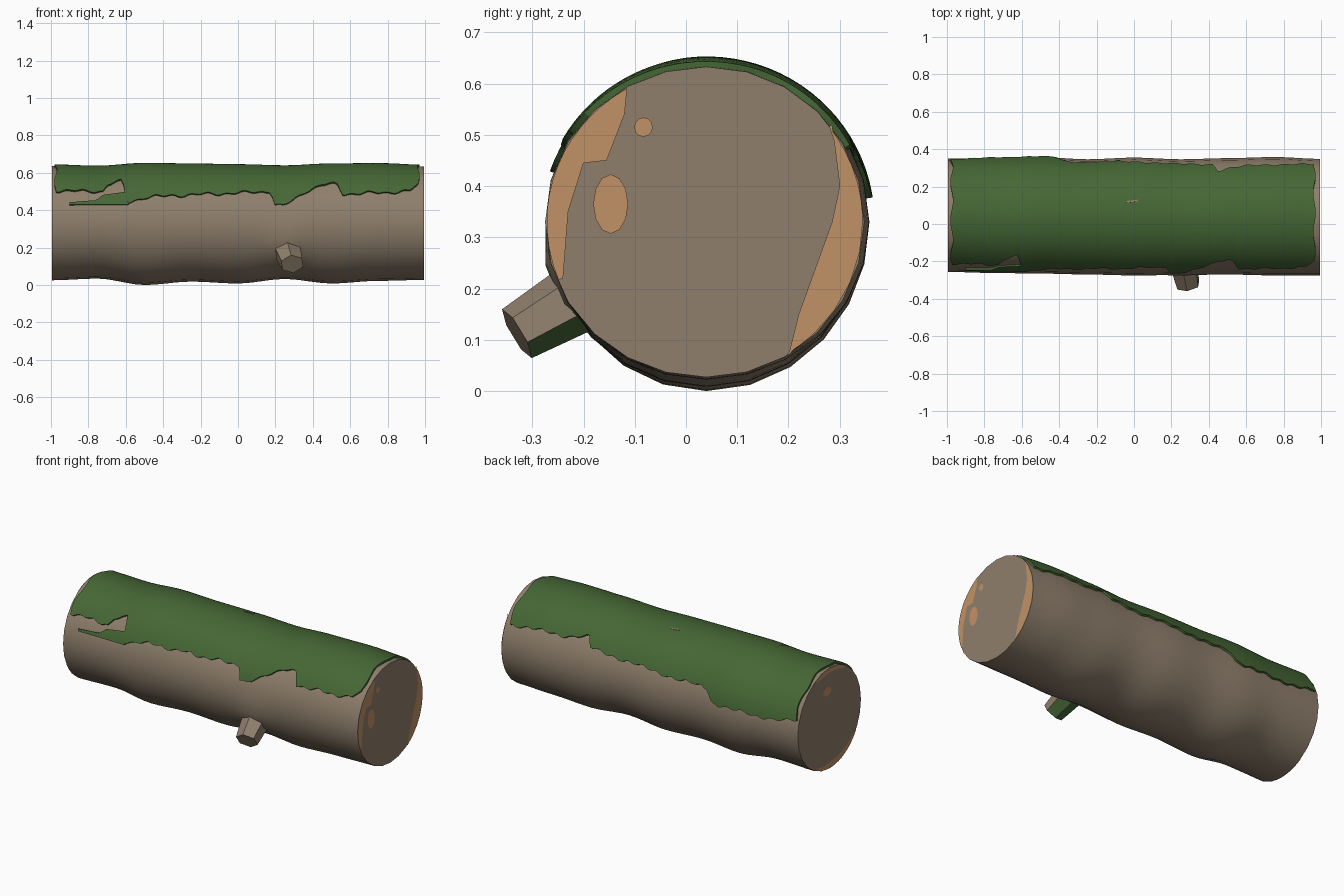
import bpy, math, random
from mathutils import Vector

if "Cube" in bpy.data.objects:
    bpy.data.objects.remove(bpy.data.objects["Cube"])

random.seed(4)
CY, CZ = 0.04, 0.33          # log axis


def mat(name, rgb):
    m = bpy.data.materials.new(name)
    m.diffuse_color = [(c / 255 / 12.92 if c < 11 else ((c / 255 + 0.055) / 1.055) ** 2.4) for c in rgb] + [1]
    m.use_nodes = True
    m.node_tree.nodes["Principled BSDF"].inputs["Base Color"].default_value = m.diffuse_color
    return m


BARK = mat("bark brown", (143, 127, 108))
MOSS = mat("moss green", (69, 103, 53))
WOOD = mat("bare wood orange", (193, 145, 102))


def make(name, verts, faces, mats, smooth=True):
    me = bpy.data.meshes.new(name)
    me.from_pydata([tuple(v) for v in verts], [], faces)
    ob = bpy.data.objects.new(name, me)
    bpy.context.collection.objects.link(ob)
    for m in mats:
        me.materials.append(m)
    if smooth:
        bpy.ops.object.select_all(action='DESELECT')
        ob.select_set(True)
        bpy.context.view_layer.objects.active = ob
        bpy.ops.object.shade_smooth_by_angle(angle=math.radians(40))
    return ob


def grid_faces(n, m, wrap=False):
    return [(i * m + j, i * m + (j + 1) % m, (i + 1) * m + (j + 1) % m, (i + 1) * m + j)
            for i in range(n - 1) for j in range(m if wrap else m - 1)]


def lerp_pts(pts, x):
    if x <= pts[0][0]:
        return pts[0][1]
    for (a, u), (b, v) in zip(pts, pts[1:]):
        if x <= b:
            return u + (v - u) * (x - a) / (b - a)
    return pts[-1][1]


# Lumpy radius: four radii every quarter unit, blended around the log
TOP = [.305, .298, .313, .310, .306, .300, .310, .312, .303]
BOTTOM = [.305, .296, .330, .312, .322, .298, .322, .308, .303]
FRONT = [.296, .302, .305, .310, .315, .312, .310, .315, .315]
BACK = [.310, .312, .318, .306, .315, .306, .312, .318, .308]


def along(vals, x):
    t = min(max((x + 1) * 4, 0), 7.9999)
    i = int(t)
    f = t - i
    f = f * f * (3 - 2 * f)
    return vals[i] * (1 - f) + vals[i + 1] * f


def radius(x, a):
    s, c = math.sin(a), math.cos(a)
    r = along(BACK if s > 0 else FRONT, x) * s * s + along(TOP if c > 0 else BOTTOM, x) * c * c
    # swelling around the branch stub
    da = math.atan2(math.sin(a + 2.0), math.cos(a + 2.0))
    return r + 0.02 * math.exp(-((x - 0.26) / 0.1) ** 2 - (da / 0.3) ** 2)


def surf(x, a, off=0.0):
    r = radius(x, a) + off
    return Vector((x, CY + r * math.sin(a), CZ + r * math.cos(a)))


# Log body
N, SIDES = 41, 24
END = 0.995
verts = [surf(-END + 2 * END * i / (N - 1), -2 * math.pi * j / SIDES) for i in range(N) for j in range(SIDES)]
faces = grid_faces(N, SIDES, True)
faces += [tuple(range(SIDES))[::-1], tuple(range((N - 1) * SIDES, N * SIDES))]
faces = [f[::-1] for f in faces]
make("log", verts, faces, [BARK])


# Thin sheets lying on the log, between a front and a back edge angle
def sheet(name, x0, x1, lo, hi, material, n=140, m=36, h=0.010, ragged=0.0):
    xs = [x0 + (x1 - x0) * i / (n - 1) for i in range(n)]
    xs = [x0] + xs + [x1]
    vs = []
    for i, x in enumerate(xs):
        a0, a1 = lo(x), hi(x)
        if ragged:
            a0 += ragged * math.sin(x * 47) * math.sin(x * 19 + 1)
            a1 += ragged * math.sin(x * 41 + 2) * math.sin(x * 23)
        row = [0] + [j / (m - 1) for j in range(m)] + [1]
        for j, t in enumerate(row):
            rim = i in (0, len(xs) - 1) or j in (0, len(row) - 1)
            a = a0 + (a1 - a0) * t
            wob = ragged * 0.25 * math.sin(a * 9 + x) * abs(x) ** 12
            vs.append(surf(x + wob, a, -0.006 if rim else h))
    fs = [f[::-1] for f in grid_faces(len(xs), m + 2)]
    return make(name, vs, fs, [material])


def angle_at(z):
    return math.acos(max(-1, min(1, (z - CZ) / 0.315)))


FRONT_EDGE = [(-.98, .51), (-.72, .505), (-.70, .54), (-.625, .56), (-.61, .53), (-.595, .44), (-.5, .47),
              (-.3, .48), (0, .49), (.18, .50), (.19, .43), (.24, .42), (.3, .455), (.36, .50), (.45, .535),
              (.53, .54), (.56, .485), (.75, .49), (.92, .50), (.97, .54)]
BACK_EDGE = [(-.98, .42), (-.7, .38), (-.42, .39), (-.38, .45), (0, .46), (.42, .48), (.45, .53),
             (.6, .50), (.97, .48)]
FINGER_TOP = [(-.9, .445), (-.76, .455), (-.72, .485), (-.59, .50)]

sheet("moss_blanket", -.975, .965, lambda x: -angle_at(lerp_pts(FRONT_EDGE, x)),
      lambda x: angle_at(lerp_pts(BACK_EDGE, x)), MOSS, ragged=0.04)
sheet("moss_finger", -.9, -.585, lambda x: -angle_at(.432),
      lambda x: -angle_at(lerp_pts(FINGER_TOP, x)), MOSS, n=24, m=5, h=0.009)
sheet("bark_gap_in_moss", -.04, .02, lambda x: .25 + x * .4, lambda x: .28 + x * .4, BARK, n=4, m=3, h=0.012)

# Branch stub: tapered six-sided peg, mossy on its upper faces
tip, base = Vector((.29, -.33, .112)), Vector((.25, -.12, .235))
axis = (tip - base).normalized()
side = axis.cross(Vector((0, 0, 1))).normalized()
up = side.cross(axis)
verts = []
for t in (0, .5, .8, 1):
    r = .085 + (.060 - .085) * t
    for k in range(6):
        a = math.radians(60 * k + 20)
        verts.append(base.lerp(tip, t) + side * r * 1.08 * math.cos(a) + up * r * .93 * math.sin(a))
faces = grid_faces(4, 6, True) + [tuple(range(18, 24))]
stub = make("branch_stub", verts, faces, [BARK, MOSS])
for p in stub.data.polygons:
    if len(p.vertices) == 4 and p.normal.z > 0.3:
        p.material_index = 1


# Bare wood on the end cuts: strips from an inner line out to the rim, and spots
def rim_strip(name, x, inner):
    s = 1 if x > 0 else -1
    pts = []
    for p, q in zip(inner, inner[1:]):
        pts += [(p[0] + (q[0] - p[0]) * k / 4, p[1] + (q[1] - p[1]) * k / 4) for k in range(4)]
    pts.append(inner[-1])
    vs = []
    for y, z in pts:
        a = math.atan2(y - CY, z - CZ)
        r = radius(x, a) * 0.99
        vs += [(x + s * .003, y, z), (x + s * .003, CY + r * math.sin(a), CZ + r * math.cos(a))]
    fs = grid_faces(len(pts), 2)
    ob = make(name, vs, fs, [WOOD], False)
    if ob.data.polygons[len(fs) // 2].normal.x * s < 0:
        ob.data.flip_normals()


def spot(name, x, y, z, ry, rz):
    s = 1 if x > 0 else -1
    vs = [(x + s * .003, y + s * ry * math.cos(k * math.pi / 6), z + rz * math.sin(k * math.pi / 6))
          for k in range(12)]
    make(name, vs, [tuple(range(12))], [WOOD], False)


rim_strip("right_cut_front_wood", END, [(-.115, .59), (-.12, .54), (-.155, .45), (-.20, .445),
                                        (-.23, .35), (-.24, .22)])
rim_strip("right_cut_back_wood", END, [(.285, .52), (.30, .40), (.285, .33), (.22, .15), (.20, .07)])
spot("right_cut_small_spot", END, -.083, .515, .018, .019)
spot("right_cut_large_spot", END, -.147, .365, .034, .058)
rim_strip("left_cut_lower_wood", -END, [(.20, .07), (.10, .06), (-.03, .075), (-.12, .11), (-.20, .17)])
rim_strip("left_cut_upper_wood", -END, [(.17, .59), (.04, .61), (-.10, .585)])
spot("left_cut_spot", -END, .07, .50, .04, .025)
